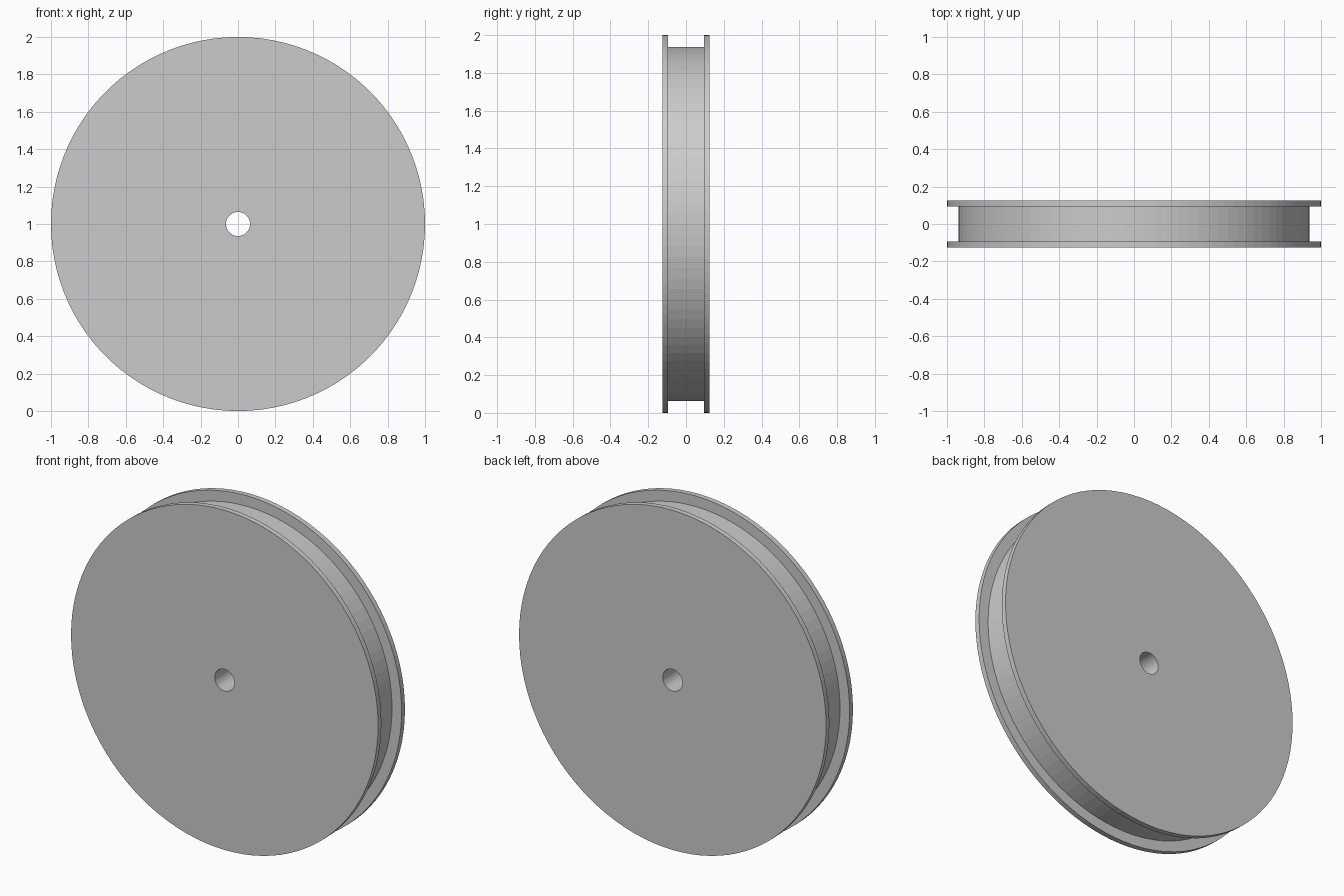
import bpy
import bmesh
from math import cos, sin, tau

cube = bpy.data.objects.get("Cube")
if cube:
    bpy.data.objects.remove(cube, do_unlink=True)

SEGMENTS = 100
RIM, GROOVE, BORE = 1.0, 0.9375, 0.064
OUTER, INNER = 0.125, 0.094  # half widths of the wheel and of the groove


def lathe(name, profile, segments, height):
    """Spin a closed (radius, y) profile around the y axis."""
    bm = bmesh.new()
    rings = []
    for i in range(segments):
        a = tau * i / segments
        rings.append([bm.verts.new((r * cos(a), y, r * sin(a))) for r, y in profile])
    count = len(profile)
    for i, ring in enumerate(rings):
        after = rings[(i + 1) % segments]
        for j in range(count):
            k = (j + 1) % count
            bm.faces.new((ring[j], ring[k], after[k], after[j]))
    bmesh.ops.recalc_face_normals(bm, faces=bm.faces)
    mesh = bpy.data.meshes.new(name)
    bm.to_mesh(mesh)
    bm.free()
    obj = bpy.data.objects.new(name, mesh)
    obj.location.z = height
    bpy.context.collection.objects.link(obj)
    return obj


# Grooved wheel: two thin flanges, a recessed tread and an axle bore
half = [(BORE, -OUTER), (RIM, -OUTER), (RIM, -INNER), (GROOVE, -INNER)]
profile = half + [(r, -y) for r, y in reversed(half)]
lathe("pulley_wheel", profile, SEGMENTS, RIM)
